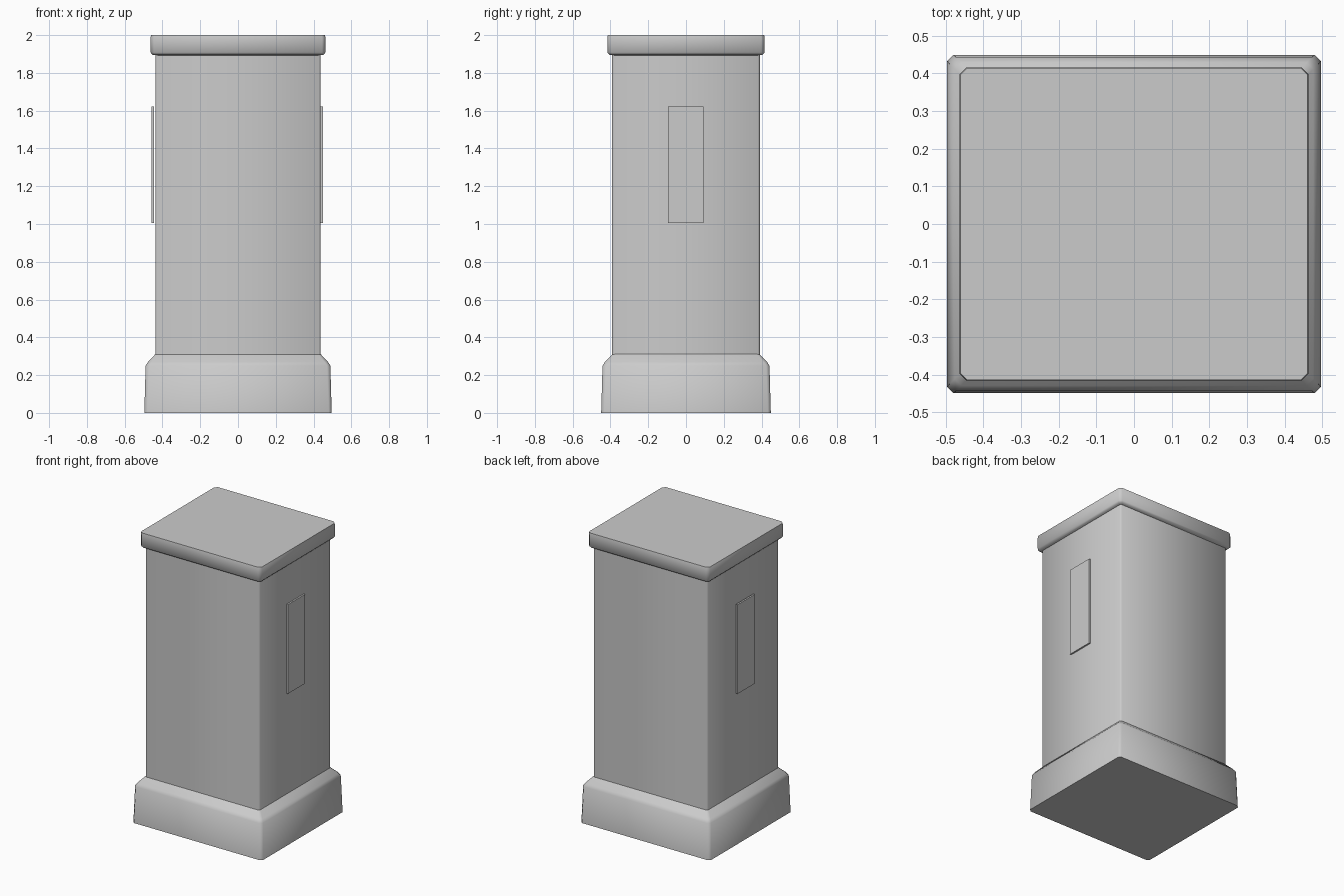
import bpy, bmesh

if "Cube" in bpy.data.objects:
    bpy.data.objects.remove(bpy.data.objects["Cube"])


def ring(bm, hx, hy, z, c):
    """Rectangle with chamfered corners."""
    pts = [(hx, -hy + c), (hx, hy - c), (hx - c, hy), (-hx + c, hy),
           (-hx, hy - c), (-hx, -hy + c), (-hx + c, -hy), (hx - c, -hy)]
    return [bm.verts.new((x, y, z)) for x, y in pts]


def loft(name, profile, bottom=False, top=False):
    """Stack chamfered rectangles given as (half x, half y, z, chamfer)."""
    bm = bmesh.new()
    rings = [ring(bm, *p) for p in profile]
    for a, b in zip(rings, rings[1:]):
        for i in range(8):
            j = (i + 1) % 8
            bm.faces.new((a[i], a[j], b[j], b[i]))
    if bottom:
        bm.faces.new(rings[0][::-1])
    if top:
        bm.faces.new(rings[-1])
    return finish(name, bm)


def finish(name, bm):
    me = bpy.data.meshes.new(name)
    bm.to_mesh(me)
    bm.free()
    ob = bpy.data.objects.new(name, me)
    bpy.context.collection.objects.link(ob)
    bpy.ops.object.select_all(action='DESELECT')
    ob.select_set(True)
    bpy.context.view_layer.objects.active = ob
    bpy.ops.object.shade_smooth_by_angle(angle=0.9)
    return ob


# Flared plinth at the bottom
loft("base", [(0.496, 0.449, 0.0, 0.016), (0.489, 0.442, 0.25, 0.018),
              (0.476, 0.429, 0.27, 0.018), (0.436, 0.388, 0.313, 0.012)], bottom=True)

# Tall body
loft("shaft", [(0.438, 0.391, 0.31, 0.01), (0.438, 0.391, 1.9, 0.01)])

# Overhanging lid
loft("cap", [(0.436, 0.389, 1.893, 0.01), (0.452, 0.405, 1.896, 0.015),
             (0.463, 0.416, 1.908, 0.018), (0.463, 0.416, 1.985, 0.018),
             (0.461, 0.414, 2.0, 0.018)], top=True)

# Thin plates on the two sides
for name, x in (("left_plate", -0.452), ("right_plate", 0.443)):
    bm = bmesh.new()
    bmesh.ops.create_cube(bm, size=1)
    bmesh.ops.scale(bm, vec=(0.012, 0.188, 0.616), verts=bm.verts)
    bmesh.ops.translate(bm, vec=(x, -0.002, 1.314), verts=bm.verts)
    finish(name, bm)
